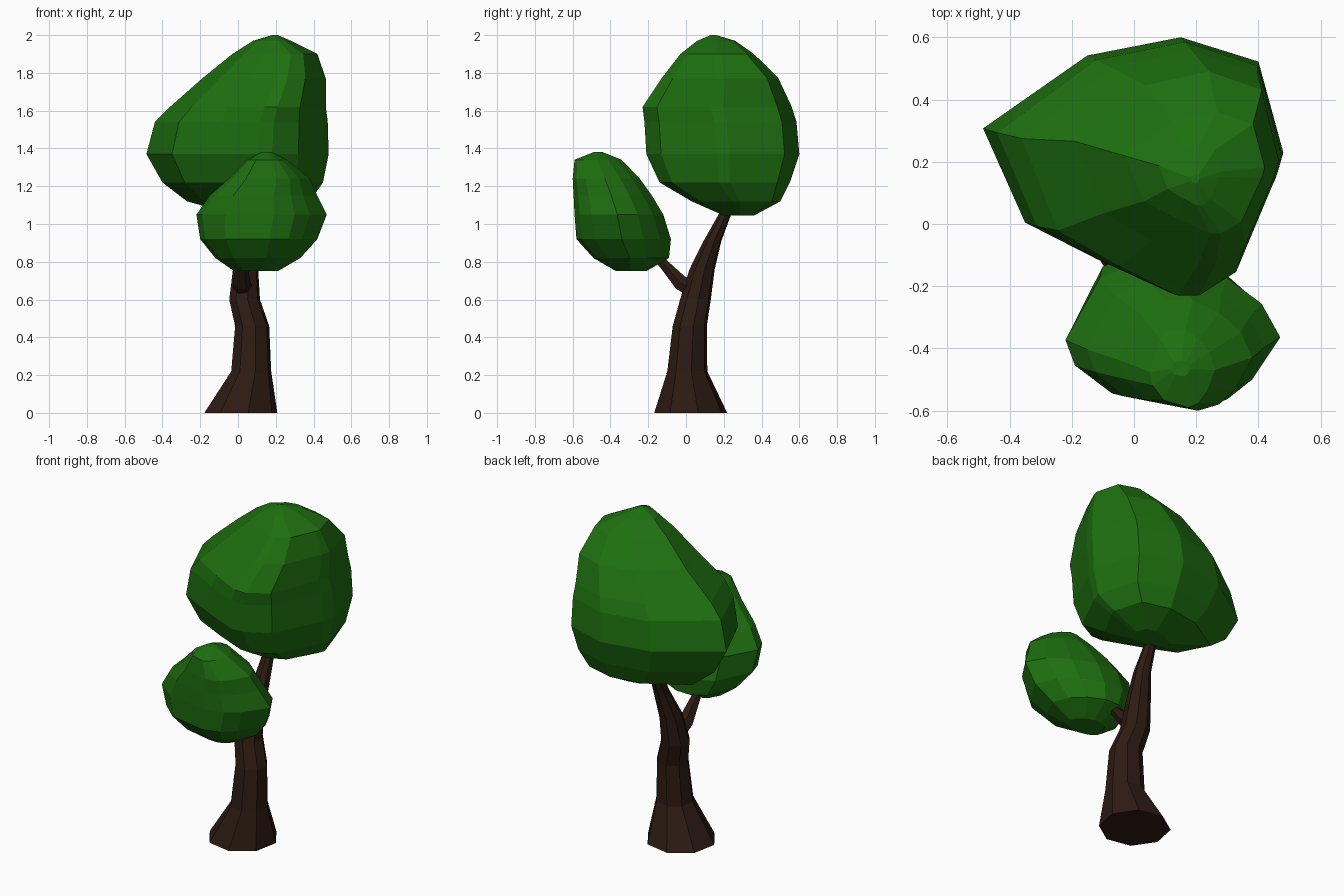
import bpy, bmesh
from math import cos, sin, pi
from mathutils import Vector

if "Cube" in bpy.data.objects:
    bpy.data.objects.remove(bpy.data.objects["Cube"])


def material(name, rgb):
    m = bpy.data.materials.new(name)
    m.diffuse_color = (*rgb, 1)
    m.use_nodes = True
    m.node_tree.nodes["Principled BSDF"].inputs["Base Color"].default_value = m.diffuse_color
    return m


def loft(name, rings, mat):
    """Skin a stack of equal-sized rings into a closed flat-shaded solid."""
    bm = bmesh.new()
    loops = [[bm.verts.new(p) for p in ring] for ring in rings]
    n = len(loops[0])
    for a, b in zip(loops, loops[1:]):
        for i in range(n):
            j = (i + 1) % n
            bm.faces.new((a[i], a[j], b[j], b[i]))
    bm.faces.new(loops[0])
    bm.faces.new(loops[-1])
    bmesh.ops.recalc_face_normals(bm, faces=bm.faces)
    me = bpy.data.meshes.new(name)
    bm.to_mesh(me)
    bm.free()
    me.materials.append(mat)
    ob = bpy.data.objects.new(name, me)
    bpy.context.collection.objects.link(ob)
    return ob


def canopy(name, outline, levels, mat):
    """Plan outline fitted to the bounds (z, x0, x1, y0, y1) of each level."""
    xs, ys = zip(*outline)
    rings = []
    for z, x0, x1, y0, y1 in levels:
        rings.append([(x0 + (x - min(xs)) / (max(xs) - min(xs)) * (x1 - x0),
                       y0 + (y - min(ys)) / (max(ys) - min(ys)) * (y1 - y0), z)
                      for x, y in outline])
    return loft(name, rings, mat)


bark = material("bark", (0.026, 0.011, 0.006))
leaf = material("leaf", (0.013, 0.16, 0.005))

# trunk: flared, bending backwards (z, centre x, centre y, radius)
trunk = [(0, .015, .025, .197), (.22, .07, .007, .108), (.46, .075, .02, .092),
         (.6, .035, .05, .083), (.76, .04, .085, .068), (.91, .06, .14, .048),
         (1.06, .06, .21, .033), (1.16, .06, .24, .028)]
loft("trunk", [[(x + r * cos(2 * pi * i / 8 + .2), y + r * sin(2 * pi * i / 8 + .2), z)
                for i in range(8)] for z, x, y, r in trunk], bark)

# side branch reaching forward into the lower canopy
path = [(Vector((.03, .05, .65)), .055), (Vector((.02, -.03, .69)), .046),
        (Vector((.02, -.12, .79)), .03), (Vector((.03, -.22, .89)), .022)]
side, up = Vector((1, 0, 0)), Vector((0, .6, .8))
loft("branch", [[c + side * r * cos(2 * pi * i / 6) + up * r * sin(2 * pi * i / 6)
                 for i in range(6)] for c, r in path], bark)

# upper canopy
canopy("upper_canopy",
       [(-.485, .30), (-.35, -.01), (-.12, -.13), (.10, -.23), (.18, -.23), (.32, -.15),
        (.46, .15), (.48, .22), (.40, .52), (.15, .60), (-.15, .54)],
       [(1.045, .0, .22, .2, .36), (1.12, -.27, .38, .03, .5), (1.22, -.40, .45, -.14, .55),
        (1.37, -.485, .48, -.21, .60), (1.54, -.44, .475, -.22, .585),
        (1.62, -.36, .465, -.23, .56), (1.77, -.19, .465, -.13, .49),
        (1.9, -.03, .42, -.03, .36), (1.97, .08, .28, .06, .26), (2.0, .18, .21, .13, .16)],
       leaf)

# lower canopy
canopy("lower_canopy",
       [(-.22, -.36), (-.19, -.45), (-.07, -.55), (.19, -.60), (.30, -.57), (.38, -.50),
        (.47, -.35), (.41, -.23), (.30, -.14), (.16, -.08), (.02, -.08), (-.11, -.14)],
       [(.75, -.02, .21, -.37, -.21), (.82, -.12, .33, -.49, -.09),
        (.92, -.20, .42, -.58, -.08), (1.05, -.22, .47, -.59, -.12),
        (1.15, -.15, .42, -.595, -.18), (1.24, -.05, .38, -.60, -.245),
        (1.34, .05, .26, -.59, -.34), (1.38, .12, .18, -.49, -.44)],
       leaf)
